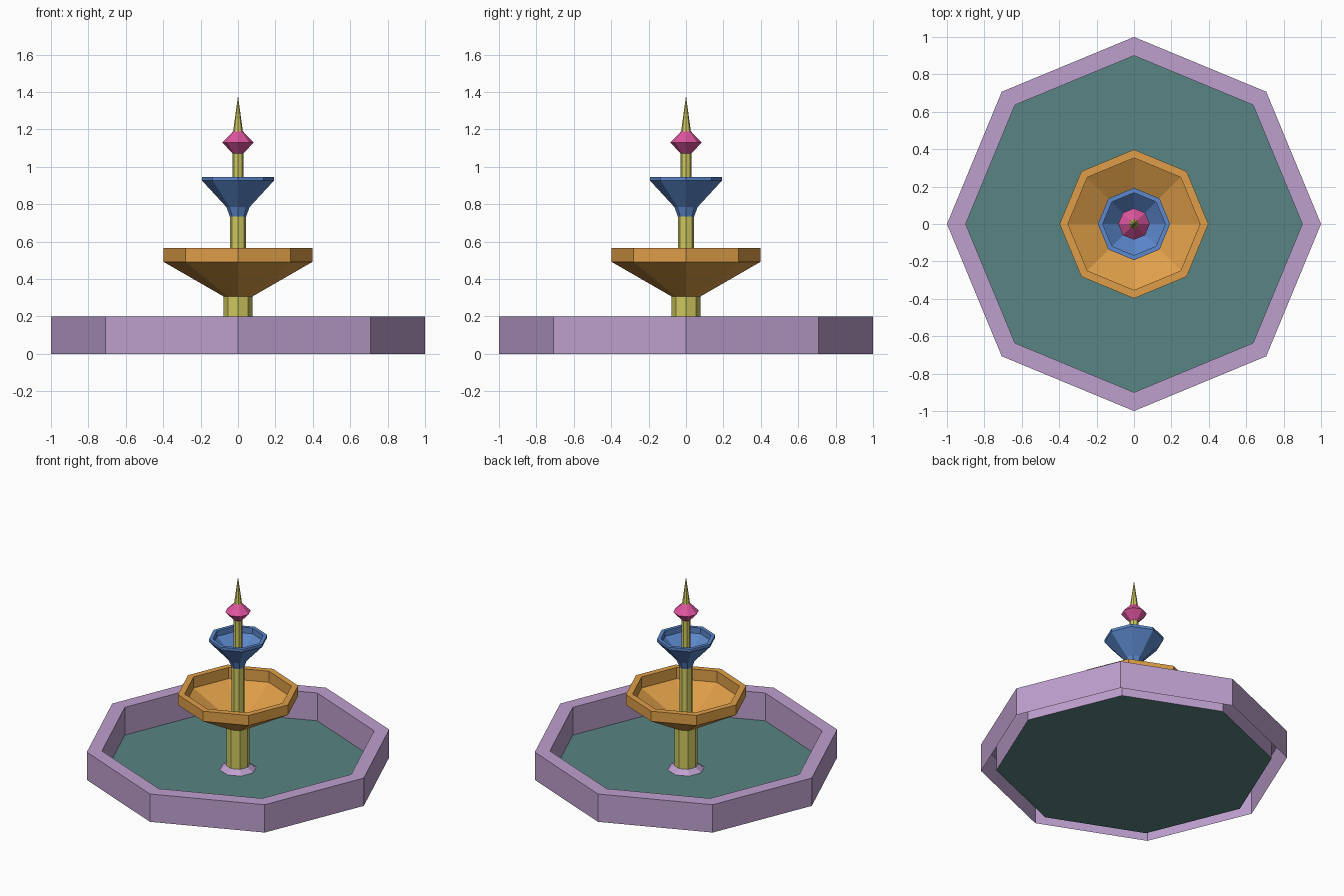
import bpy, bmesh, math

if "Cube" in bpy.data.objects:
    bpy.data.objects.remove(bpy.data.objects["Cube"])

SIDES = 8


def material(name, rgb):
    """Flat colour from sRGB 0-255 values, stored as linear."""
    def linear(c):
        c /= 255
        return c / 12.92 if c <= 0.04045 else ((c + 0.055) / 1.055) ** 2.4
    mat = bpy.data.materials.new(name)
    mat.diffuse_color = (*[linear(c) for c in rgb], 1)
    mat.use_nodes = True
    mat.node_tree.nodes["Principled BSDF"].inputs["Base Color"].default_value = mat.diffuse_color
    return mat


def lathe(name, profile, mat):
    """Sweep an (radius, height) profile round z in eight flat sides."""
    bm = bmesh.new()
    rings = []
    for r, z in profile:
        if r == 0:
            rings.append([bm.verts.new((0, 0, z))] * SIDES)
        else:
            rings.append([bm.verts.new((r * math.cos(math.tau * k / SIDES),
                                        r * math.sin(math.tau * k / SIDES), z))
                          for k in range(SIDES)])
    for low, high in zip(rings, rings[1:]):
        for k in range(SIDES):
            n = (k + 1) % SIDES
            corners = [low[k], low[n], high[n], high[k]]
            bm.faces.new(list(dict.fromkeys(corners)))
    mesh = bpy.data.meshes.new(name)
    bm.to_mesh(mesh)
    bm.free()
    obj = bpy.data.objects.new(name, mesh)
    obj.data.materials.append(mat)
    bpy.context.collection.objects.link(obj)
    return obj


lilac = material("lilac stone", (190, 160, 206))
teal = material("teal water", (87, 133, 131))
orange = material("orange glaze", (222, 158, 72))
blue = material("blue glaze", (91, 135, 203))
pink = material("pink glaze", (222, 85, 158))
yellow = material("yellow brass", (206, 200, 96))

# Basin wall, open underneath, with the water floor inside it
lathe("basin_wall", [(1, 0), (1, 0.2), (0.9, 0.2), (0.9, 0)], lilac)
lathe("basin_floor", [(0.9, 0), (0, 0)], teal)

# Column and its flared foot
lathe("column_foot", [(0.12, 0.001), (0.077, 0.03)], lilac)
lathe("lower_column", [(0.077, 0.03), (0.077, 0.31)], yellow)
lathe("middle_column", [(0.044, 0.32), (0.044, 0.74)], yellow)
lathe("upper_column", [(0.029, 0.77), (0.029, 1.075)], yellow)

# Bowls: outside, rim, then inside
lathe("lower_bowl", [(0.077, 0.307), (0.398, 0.492), (0.398, 0.565),
                     (0.353, 0.565), (0.353, 0.485), (0.044, 0.325)], orange)
lathe("upper_bowl", [(0.044, 0.735), (0.062, 0.785), (0.193, 0.927), (0.193, 0.946),
                     (0.167, 0.946), (0.167, 0.905), (0.029, 0.78)], blue)

# Finial and spire
lathe("finial", [(0.029, 1.072), (0.084, 1.13), (0.026, 1.19)], pink)
lathe("spire", [(0.026, 1.19), (0, 1.38)], yellow)
